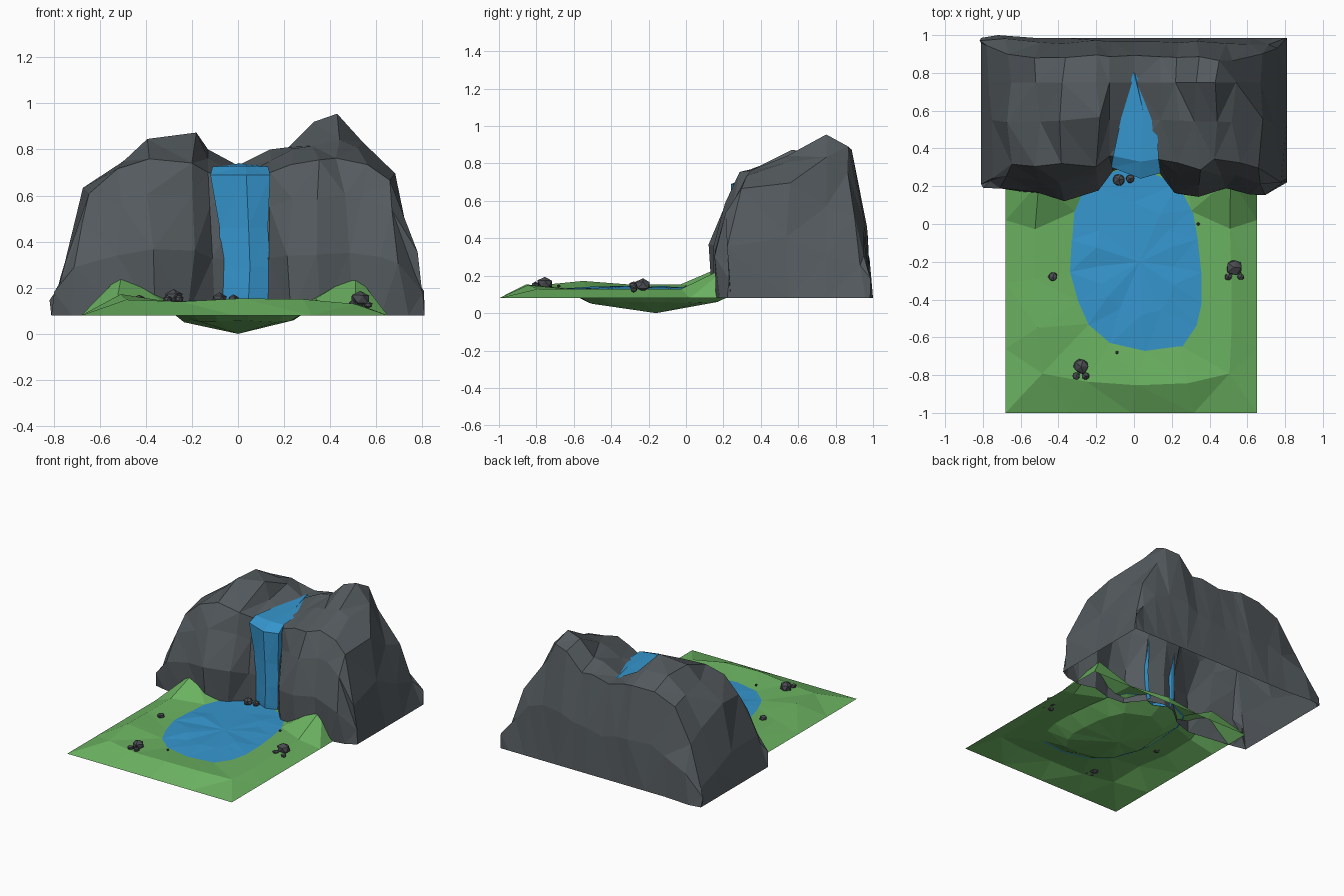
import bpy, bmesh, math, random
from mathutils import Vector

if "Cube" in bpy.data.objects:
    bpy.data.objects.remove(bpy.data.objects["Cube"])

random.seed(4)


def material(name, col):
    m = bpy.data.materials.new(name)
    m.diffuse_color = (*col, 1)
    m.use_nodes = True
    m.node_tree.nodes["Principled BSDF"].inputs["Base Color"].default_value = m.diffuse_color
    return m


ROCK = material("cliff grey", (0.088, 0.102, 0.112))
STONE = material("stone dark grey", (0.070, 0.074, 0.085))
GRASS = material("grass green", (0.148, 0.45, 0.12))
WATER = material("water blue", (0.036, 0.305, 0.62))


def finish(bm, name, mat):
    me = bpy.data.meshes.new(name)
    bm.to_mesh(me)
    bm.free()
    me.materials.append(mat)
    ob = bpy.data.objects.new(name, me)
    bpy.context.collection.objects.link(ob)
    return ob


def surface(name, rows, mat):
    """Faceted sheet through rows of points; coincident points are welded."""
    bm = bmesh.new()
    g = [[bm.verts.new(p) for p in r] for r in rows]
    for a, b in zip(g, g[1:]):
        for i in range(len(a) - 1):
            bm.faces.new((a[i], a[i + 1], b[i + 1], b[i]))
    bmesh.ops.remove_doubles(bm, verts=bm.verts, dist=0.0005)
    bmesh.ops.triangulate(bm, faces=bm.faces[:])
    return finish(bm, name, mat)


def jit(a):
    return random.uniform(-a, a)


def lerp(a, b, t):
    return a + (b - a) * t


# Cliff: per column x base, x top, front base y, shoulder y,
# then shoulder, middle and crest heights
COLS = [
    (-.81, -.81, .21, .21, .08, .08, .08),
    (-.81, -.77, .21, .24, .30, .35, .35),
    (-.72, -.65, .19, .30, .62, .68, .66),
    (-.52, -.52, .16, .32, .72, .78, .77),
    (-.36, -.38, .14, .30, .76, .86, .84),
    (-.22, -.20, .19, .32, .75, .86, .83),
    (-.10, -.13, .29, .36, .70, .76, .80),
    (.00, .00, .32, .36, .68, .69, .73),
    (.13, .14, .28, .34, .70, .75, .80),
    (.23, .22, .16, .32, .74, .79, .81),
    (.36, .33, .15, .30, .75, .83, .92),
    (.50, .43, .19, .34, .75, .85, .955),
    (.62, .54, .16, .32, .74, .84, .90),
    (.74, .67, .18, .28, .66, .75, .74),
    (.81, .76, .22, .24, .34, .45, .45),
    (.81, .81, .24, .24, .08, .08, .08),
]
# How far each row sinks at the ends, so the back corners taper
SINK = [0, 0, 0, 0, .15, .38, .5, .4, 0]
cols = []
for xb, xt, yf, yt, zs, zm, zc in COLS:
    h = (zc - .08) / .87
    z6 = max(zc - .06, min(zc, .76))
    col = [
        (xb, yf, .08),
        (lerp(xb, xt, .35), yf - .01 * h, lerp(.08, zs, .4)),
        (lerp(xb, xt, .75), lerp(yf, yt, .5), lerp(.08, zs, .76)),
        (xt, yt, zs),
        (xt, .55, zm),
        (xt, .75, zc),
        (xt, .96 - .09 * h, z6),
        (lerp(xb, xt, .4), .965, lerp(.08, zc, .45)),
        (xb, 1.0 if xb == -.72 else .985, .08),
    ]
    end = max(0, min(1, (abs(xt) - .48) / .28))
    out = []
    for k, p in enumerate(col):
        a = .026 if p[2] > .1 and abs(xt) > .15 and k != 5 else 0
        z = lerp(p[2], .08, end * SINK[k])
        out.append((p[0] + jit(a), p[1] + jit(a) * .8, z + jit(a) * .6))
    cols.append(out)
surface("cliff", list(zip(*cols)), ROCK)

# Waterfall: y, z, left x, right x and set-back of the side edges
FALL = [
    (.25, .09, -.06, .12, .05),
    (.245, .16, -.08, .13, .06),
    (.245, .29, -.08, .14, .06),
    (.245, .46, -.08, .13, .06),
    (.24, .69, -.12, .14, .06),
    (.33, .725, -.11, .13, .03),
    (.60, .73, -.06, .12, 0),
    (.80, .737, -.005, .005, 0),
]
rows = []
for y, z, l, r, s in FALL:
    m = lerp(l, r, .6)
    rows.append([(l, y + s + .02, z), (l, y + s, z), (m, y, z),
                 (r, y + s * .5, z), (r, y + s * .5 + .04, z)]
                if z < .7 else
                [(l, y + s, z), (l, y + s, z), (m, y, z + .004),
                 (r, y + s * .5, z), (r, y + s * .5, z)])
surface("waterfall", rows, WATER)

# Ground: rings from the rectangular border in to the basin bottom
X0, X1, Y0, Y1, CY, RY = -.68, .65, -1.0, .36, -.185, .495
corners = [(X0, Y0), (X1, Y0), (X1, Y1), (X0, Y1)]
border = []
for k in range(4):
    a, b = corners[k], corners[(k + 1) % 4]
    border += [(lerp(a[0], b[0], t / 4), lerp(a[1], b[1], t / 4)) for t in range(4)]


def shore(p, scale):
    """Point on the rounded pond outline in the direction of p."""
    dx, dy = p[0], p[1] - CY
    t = scale / ((abs(dx) / .335) ** 2.5 + (abs(dy) / RY) ** 2.5) ** (1 / 2.5)
    x, y = dx * t, CY + dy * t
    return (x + .07 * max(0, CY - y) / RY, y)


def ring(pts):
    return pts + pts[:1]


wob = [1 + jit(.03) for _ in border]
bank = []
for p, w in zip(border, wob):
    s = shore(p, w)
    corner = p in corners and p[1] > 0
    t = (.6 if p[0] > 0 else .52) if corner else .56
    x, y = lerp(s[0], p[0], t), lerp(s[1], p[1], t)
    z = .26 if corner else .148 + jit(.008)
    if x < -.35 and -.75 < y < -.3:
        z = .172
    elif x > .35 and y < 0:
        z = .13
    elif y > .2 and abs(x) < .45:
        z = .135
    bank.append((x, y, z))
rows = [
    ring([(x, y, .08) for x, y in border]),
    ring(bank),
    ring([(*shore(p, w), .13) for p, w in zip(border, wob)]),
    ring([(*shore(p, .70 * w), .056 + jit(.006)) for p, w in zip(border, wob)]),
    ring([(0, -.16, 0)] * len(border)),
]
surface("grass_ground", rows, GRASS)

# Pond: gently uneven water surface whose edge dips into the bank
rows = [
    ring([(*shore(p, 1.03 * w), .130) for p, w in zip(border, wob)]),
    ring([(*shore(p, .6), .139 + jit(.008)) for p in border]),
    ring([(.03, -.2, .14)] * len(border)),
]
surface("pond", rows, WATER)

# Loose stones: x, y, centre z, radius
STONES = [
    (.53, -.23, .15, .046), (.50, -.28, .13, .022), (.565, -.28, .125, .02),
    (-.28, -.755, .158, .042), (-.305, -.805, .15, .022), (-.255, -.805, .15, .022),
    (-.43, -.28, .15, .027), (-.08, .235, .15, .036), (-.02, .24, .15, .025),
    (.34, .0, .14, .01), (-.09, -.68, .145, .01),
]
for n, (x, y, z, r) in enumerate(STONES):
    bm = bmesh.new()
    bmesh.ops.create_icosphere(bm, subdivisions=1, radius=r)
    for v in bm.verts:
        v.co *= 1 + jit(.12)
        v.co.z *= .8
        v.co += Vector((x, y, z))
    finish(bm, f"stone_{n + 1}", STONE)
